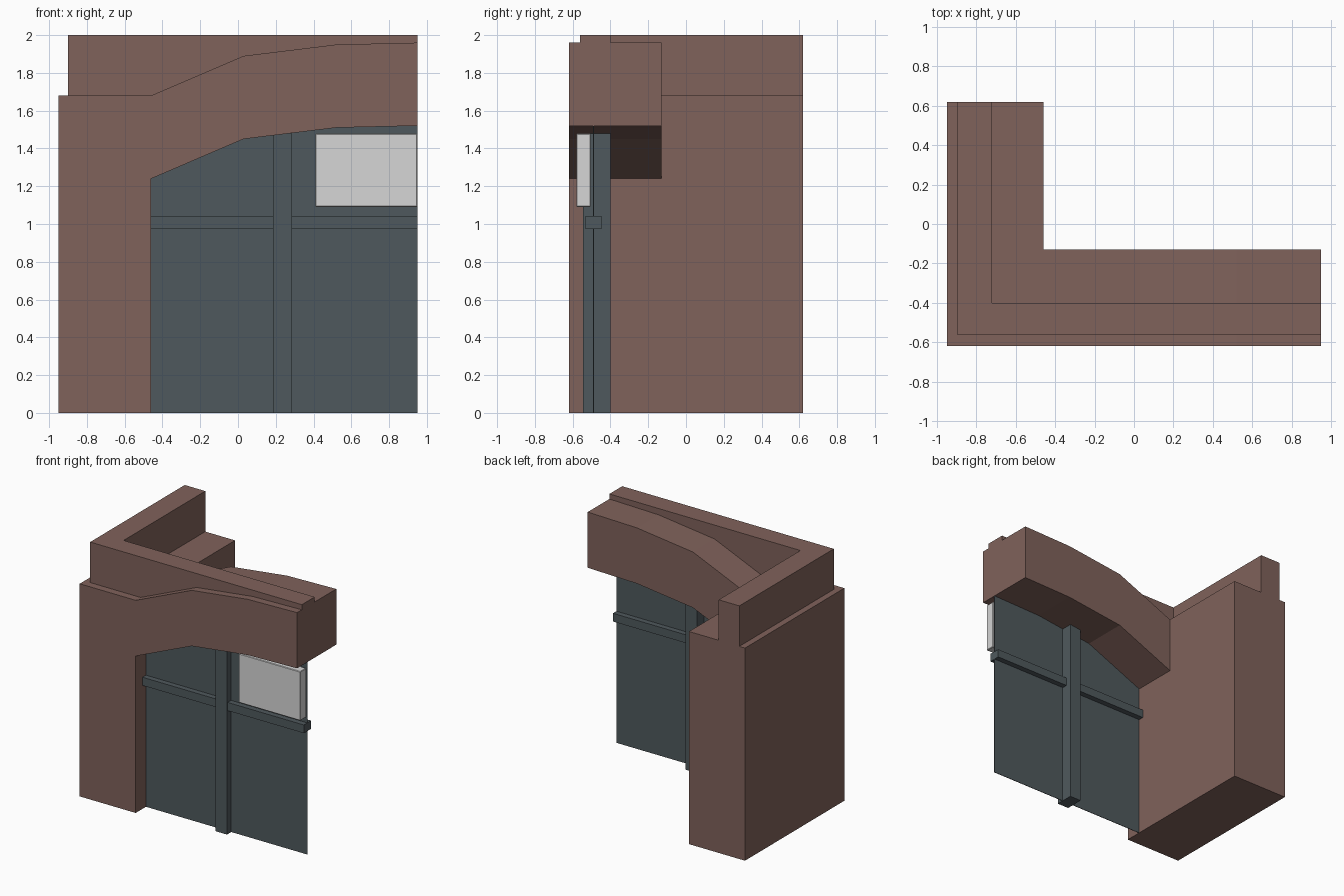
import bpy
import bmesh
from mathutils import Vector

if "Cube" in bpy.data.objects:
    bpy.data.objects.remove(bpy.data.objects["Cube"], do_unlink=True)


def linear(c):
    c /= 255
    return c / 12.92 if c <= 0.04045 else ((c + 0.055) / 1.055) ** 2.4


def material(name, r, g, b):
    m = bpy.data.materials.new(name)
    colour = (linear(r), linear(g), linear(b), 1)
    m.diffuse_color = colour
    m.use_nodes = True
    bsdf = m.node_tree.nodes["Principled BSDF"]
    bsdf.inputs["Base Color"].default_value = colour
    bsdf.inputs["Roughness"].default_value = 0.9
    return m


BROWN = material("brown stone", 128, 98, 91)
SLATE = material("slate grey", 79, 89, 93)
WHITE = material("pale grey", 214, 214, 214)


def finish(name, bm, mat):
    bmesh.ops.recalc_face_normals(bm, faces=bm.faces)
    mesh = bpy.data.meshes.new(name)
    bm.to_mesh(mesh)
    bm.free()
    mesh.materials.append(mat)
    ob = bpy.data.objects.new(name, mesh)
    bpy.context.collection.objects.link(ob)
    return ob


def extrude(bm, faces, offset, keep=False):
    """Extrude faces by an offset and return the moved faces."""
    geom = bmesh.ops.extrude_face_region(bm, geom=faces, use_keep_orig=keep)["geom"]
    verts = [g for g in geom if isinstance(g, bmesh.types.BMVert)]
    bmesh.ops.translate(bm, verts=verts, vec=Vector(offset))
    return [g for g in geom if isinstance(g, bmesh.types.BMFace)]


def prism(name, outline, offset, mat):
    bm = bmesh.new()
    face = bm.faces.new([bm.verts.new(p) for p in outline])
    extrude(bm, [face], offset, keep=True)
    return finish(name, bm, mat)


def box(name, x, y, z, mat):
    outline = [(x[0], y[0], z[0]), (x[1], y[0], z[0]), (x[1], y[1], z[0]), (x[0], y[1], z[0])]
    return prism(name, outline, (0, 0, z[1] - z[0]), mat)


# Main dimensions
LEFT, JAMB, END = -0.95, -0.46, 0.95
FRONT, INNER, BACK = -0.62, -0.13, 0.62
ARCH = [(JAMB, 1.24), (0.03, 1.45), (0.52, 1.51), (END, 1.52)]
BAND = 0.44

# Pier and half arch in one solid: both run to INNER, the pier goes on to BACK
bm = bmesh.new()
low = [bm.verts.new((x, FRONT, z)) for x, z in ARCH]
high = [bm.verts.new((x, FRONT, z + BAND)) for x, z in ARCH]
foot = [bm.verts.new((x, FRONT, 0)) for x in (LEFT, JAMB)]
corner = bm.verts.new((LEFT, FRONT, ARCH[0][1] + BAND))
pier = bm.faces.new(foot + [low[0], high[0], corner])
arch = bm.faces.new(low + high[::-1])
moved = extrude(bm, [pier, arch], (0, INNER - FRONT, 0), keep=True)
rear = [f for f in moved if f.calc_center_median().x < JAMB]
extrude(bm, rear, (0, BACK - INNER, 0))
bmesh.ops.dissolve_limit(bm, angle_limit=0.01, verts=bm.verts, edges=bm.edges)
finish("pier_and_arch", bm, BROWN)

# L-shaped parapet rising out of the top
prism("parapet", [(-0.90, -0.56, 1.6), (END, -0.56, 1.6), (END, -0.40, 1.6),
                  (-0.72, -0.40, 1.6), (-0.72, BACK, 1.6), (-0.90, BACK, 1.6)],
      (0, 0, 0.4), BROWN)

# Thin infill panel that follows the arch
prism("infill_panel", [(JAMB, -0.492, 0), (END, -0.492, 0)] +
      [(x, -0.492, z) for x, z in reversed(ARCH)], (0, 0.004, 0), SLATE)

# Mullion and cross rails
box("mullion", (0.185, 0.285), (-0.545, -0.40), (0, 1.48), SLATE)
for side, span in (("right", (JAMB, 0.185)), ("left", (0.285, END))):
    box("cross_rail_" + side, span, (-0.535, -0.445), (0.975, 1.04), SLATE)

# Pale board in front of the upper panel
board = box("board", (0.41, END), (-0.58, -0.505), (1.09, 1.478), WHITE)
bevel = board.modifiers.new("edge_bevel", "BEVEL")
bevel.width = 0.004
bevel.segments = 1
